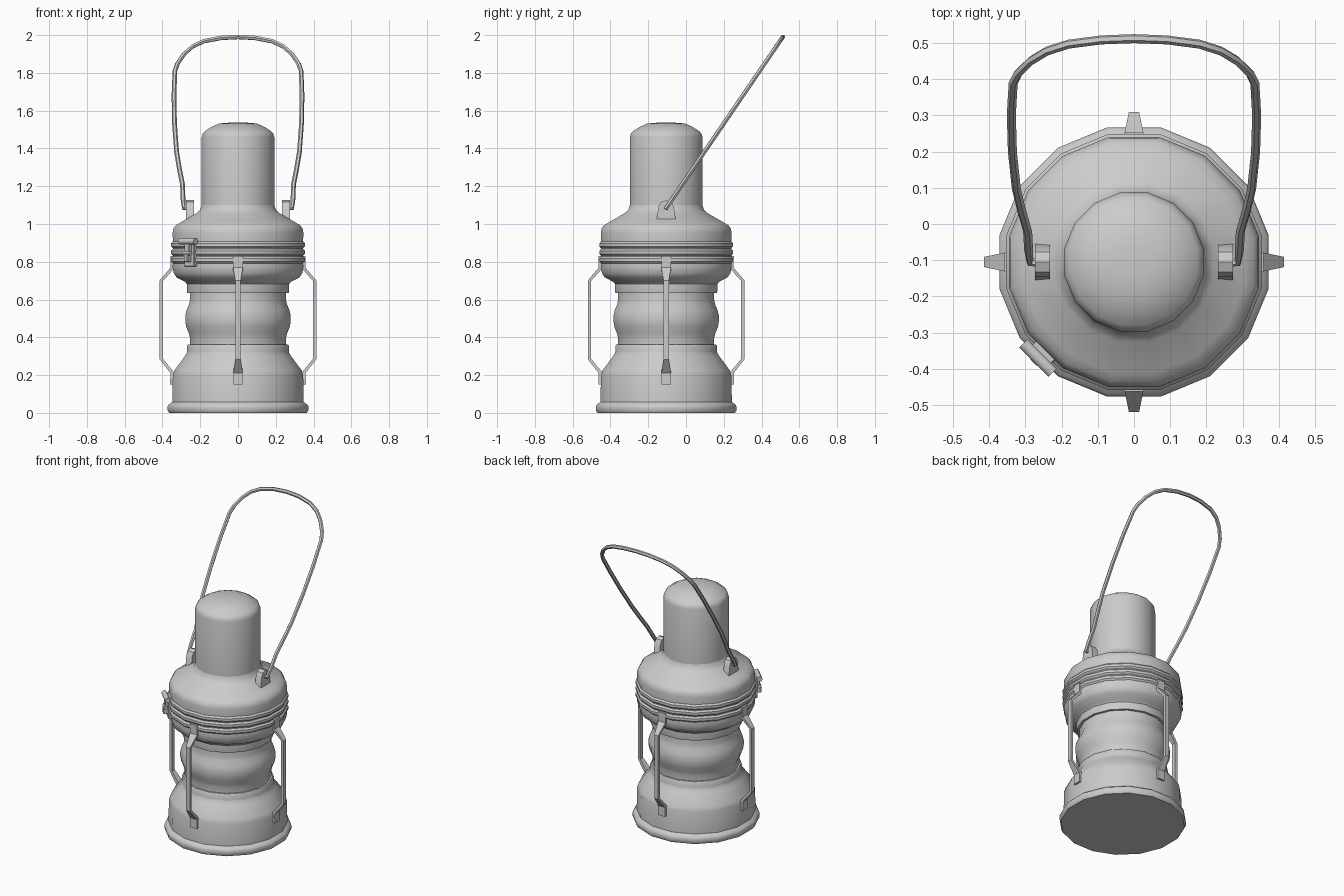
import bpy, bmesh, math
from mathutils import Vector, Matrix

if "Cube" in bpy.data.objects:
    bpy.data.objects.remove(bpy.data.objects["Cube"])

CY = -0.105                      # lantern axis sits forward of the origin
SIDES = 16
HALF = math.pi / SIDES


def finish(name, bm, angle=40):
    bmesh.ops.recalc_face_normals(bm, faces=bm.faces)
    me = bpy.data.meshes.new(name)
    bm.to_mesh(me)
    bm.free()
    ob = bpy.data.objects.new(name, me)
    bpy.context.collection.objects.link(ob)
    bpy.ops.object.select_all(action='DESELECT')
    ob.select_set(True)
    bpy.context.view_layer.objects.active = ob
    bpy.ops.object.shade_smooth_by_angle(angle=math.radians(angle))
    return ob


def skin(bm, rings, closed=True):
    """Bridge successive rings of vertices with quads."""
    for a, b in zip(rings, rings[1:]):
        n = len(a)
        for i in range(n):
            j = (i + 1) % n
            bm.faces.new((a[i], a[j], b[j], b[i]))
    if closed:
        bm.faces.new(rings[0][::-1])
        bm.faces.new(rings[-1])


def lathe(name, profile):
    """Revolve (flat half-width, z) points into a 16-sided body."""
    bm = bmesh.new()
    rings = []
    for r, z in profile:
        r /= math.cos(HALF)
        rings.append([bm.verts.new((r * math.cos(HALF + 2 * HALF * i),
                                    CY + r * math.sin(HALF + 2 * HALF * i), z))
                      for i in range(SIDES)])
    skin(bm, rings)
    return finish(name, bm)


# Base tank
lathe("base", [(.364, 0), (.372, .012), (.372, .035), (.366, .045), (.348, .058),
               (.345, .2), (.337, .225), (.285, .295), (.272, .315), (.269, .325),
               (.269, .355), (.264, .362), (.24, .362)])

# Bulged lens
lathe("glass", [(.254, .35), (.254, .395), (.26, .42), (.274, .455), (.279, .485),
                (.279, .515), (.272, .545), (.259, .575), (.254, .6), (.254, .645)])

# Hood with ribs, and chimney with dome
ribs = []
for z in (.81, .85, .89):
    ribs += [(.345, z - .018), (.354, z - .008), (.354, z + .008), (.345, z + .018)]
lathe("hood", [(.24, .635), (.269, .635), (.271, .645), (.271, .683), (.282, .695),
               (.325, .717), (.34, .74), (.346, .77)] + ribs +
      [(.346, .955), (.342, .975), (.33, .993), (.305, 1.008), (.22, 1.057),
       (.2, 1.075), (.192, 1.1)])
lathe("chimney", [(.192, 1.07), (.192, 1.46), (.187, 1.478), (.175, 1.492),
                  (.14, 1.514), (.1, 1.532), (.04, 1.537), (.005, 1.538)])

# Four guard bars: (radius, z, width)
bar = [(.349, .83, .052), (.349, .765, .052), (.406, .7, .028),
       (.406, .285, .028), (.35, .215, .05), (.35, .15, .05)]
for k, label in enumerate(("right", "back", "left", "front")):
    bm = bmesh.new()
    rings = []
    for i, (r, z, w) in enumerate(bar):
        p0, p1 = bar[max(i - 1, 0)], bar[min(i + 1, len(bar) - 1)]
        t = Vector((p1[0] - p0[0], p1[1] - p0[1])).normalized()
        n = Vector((-t.y, t.x)) * .009
        rings.append([bm.verts.new((r + s * n.x, q * w / 2, z + s * n.y))
                      for s, q in ((1, 1), (1, -1), (-1, -1), (-1, 1))])
    skin(bm, rings)
    bm.transform(Matrix.Translation((0, CY, 0)) @ Matrix.Rotation(k * math.pi / 2, 4, 'Z'))
    finish("guard_bar_" + label, bm, 30)

# Handle lugs
outline = [(-.05, 1.025), (.05, 1.025), (.04, 1.095), (.027, 1.116), (0, 1.126),
           (-.027, 1.116), (-.04, 1.095)]
for s, label in ((-1, "left"), (1, "right")):
    bm = bmesh.new()
    skin(bm, [[bm.verts.new((s * x, CY + y, z)) for y, z in outline] for x in (.232, .274)])
    finish("handle_lug_" + label, bm, 35)

# Wire handle, tilted backwards
half = [(.25, 1.085), (.287, 1.085), (.291, 1.13), (.294, 1.21), (.31, 1.29), (.325, 1.38),
        (.336, 1.53), (.339, 1.68), (.334, 1.81), (.32, 1.85), (.285, 1.9),
        (.24, 1.94), (.18, 1.968), (.09, 1.985)]
pts = [(-x, z) for x, z in half] + [(0, 1.99)] + half[::-1]
cu = bpy.data.curves.new("handle", 'CURVE')
cu.dimensions = '3D'
cu.bevel_depth = .0125
cu.bevel_resolution = 1
cu.use_fill_caps = True
sp = cu.splines.new('POLY')
sp.points.add(len(pts) - 1)
for p, (x, z) in zip(sp.points, pts):
    p.co = (x, CY + (z - 1.085) * .682, z, 1)
handle = bpy.data.objects.new("handle", cu)
bpy.context.collection.objects.link(handle)
bpy.ops.object.select_all(action='DESELECT')
handle.select_set(True)
bpy.context.view_layer.objects.active = handle
bpy.ops.object.convert(target='MESH')
bpy.ops.object.shade_smooth_by_angle(angle=math.radians(50))

# Latch on the front-left facet (local x = outward, y = along the facet)
place = Matrix.Translation((0, CY, 0)) @ Matrix.Rotation(math.radians(225), 4, 'Z')


def latch_box(name, loc, size):
    bm = bmesh.new()
    bmesh.ops.create_cube(bm, size=1, matrix=Matrix.Translation(loc) @ Matrix.Diagonal((*size, 1)))
    bmesh.ops.bevel(bm, geom=bm.edges[:], offset=.003, segments=1, affect='EDGES')
    bm.transform(place)
    finish(name, bm, 30)


def latch_rod(name, loc, radius, length, axis):
    bm = bmesh.new()
    bmesh.ops.create_cone(bm, cap_ends=True, segments=10, radius1=radius, radius2=radius,
                          depth=length, matrix=place @ Matrix.Translation(loc)
                          @ Matrix.Rotation(math.pi / 2, 4, axis))
    finish(name, bm)


latch_box("latch_plate", (.355, 0, .845), (.024, .075, .14))
latch_box("latch_lever", (.374, 0, .872), (.022, .034, .06))
latch_box("latch_hook", (.378, 0, .822), (.03, .03, .045))
latch_rod("latch_crossbar", (.375, 0, .908), .017, .115, 'X')
latch_rod("latch_pin", (.38, 0, .845), .012, .05, 'X')
